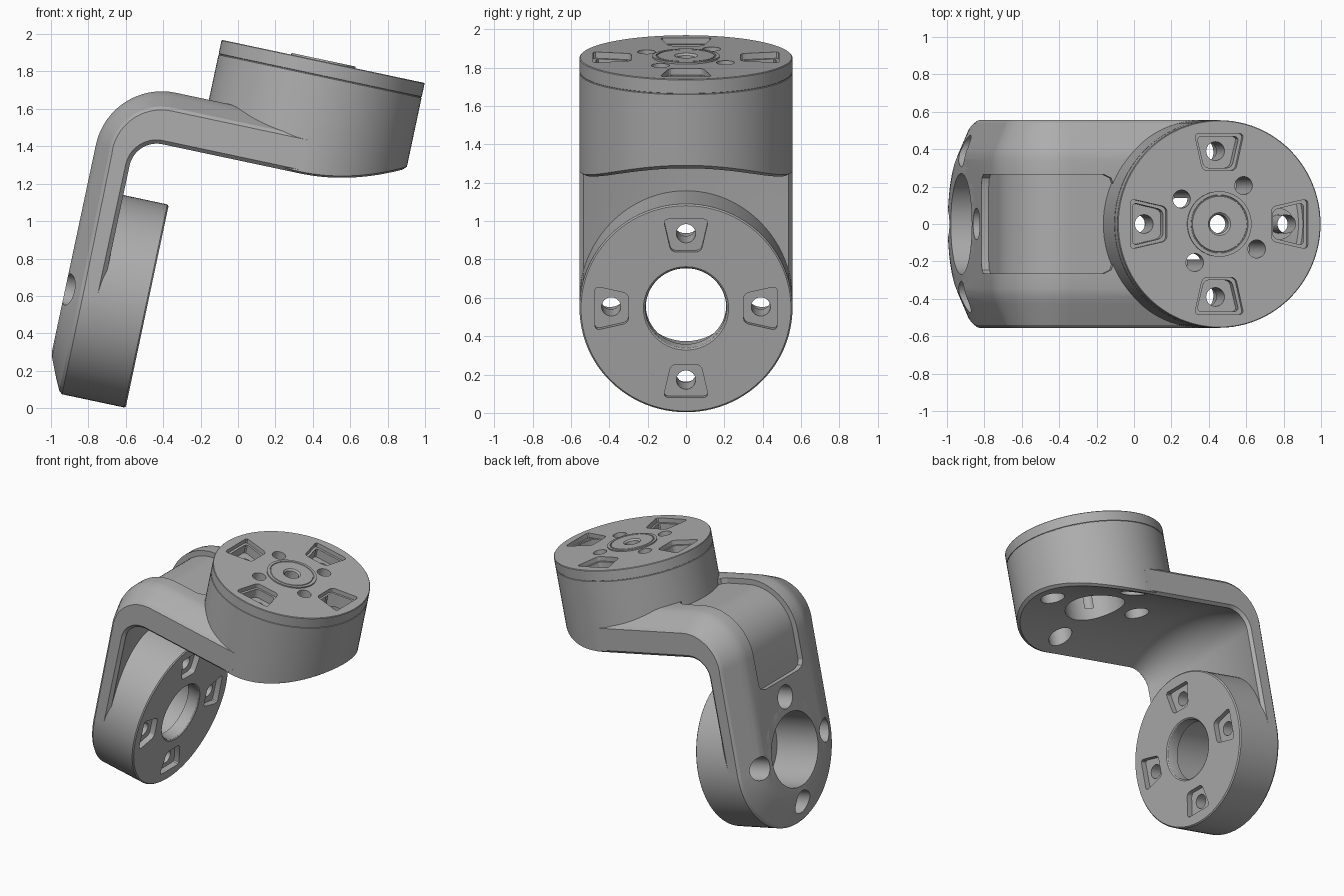
import bpy, bmesh
from math import sin, cos, pi, radians
from mathutils import Matrix, Vector

cube = bpy.data.objects.get("Cube")
if cube:
    bpy.data.objects.remove(cube, do_unlink=True)

R = 0.555            # radius of both flanges, half width of the arm
RIM = R - 0.02       # inner edge of the small rim bevel
UX, LZ = 0.06, 0.432  # upper flange axis (x) and lower flange axis (z)
VAULT = 0.144        # depth of the hollow underside
CHAMFER = [(R, 0.1), (0.54, 0.082), (0.425, 0.026), (0.385, 0.008), (0.345, 0)]
TILT = Matrix.Rotation(radians(12), 4, 'Y')

grey = bpy.data.materials.new("machined_grey")
grey.use_nodes = True
grey.diffuse_color = (0.42, 0.42, 0.42, 1)
grey.node_tree.nodes["Principled BSDF"].inputs["Base Color"].default_value = (0.42, 0.42, 0.42, 1)


# Local flange coordinates (across, side, along the axis) to model coordinates
def upper(a, b, h):
    return Vector((UX + a, b, h))


def lower(a, b, h):
    return Vector((h, b, LZ + a))


def make(name, bm):
    bmesh.ops.recalc_face_normals(bm, faces=bm.faces)
    mesh = bpy.data.meshes.new(name)
    bm.to_mesh(mesh)
    bm.free()
    mesh.materials.append(grey)
    obj = bpy.data.objects.new(name, mesh)
    bpy.context.collection.objects.link(obj)
    return obj


def skin(name, stations, strips=False):
    """Solid through matching cross-sections, capped at both ends."""
    bm = bmesh.new()
    rows = [[bm.verts.new(p) for p in s] for s in stations]
    n = len(rows[0])
    for r0, r1 in zip(rows, rows[1:]):
        for i in range(n):
            j = (i + 1) % n
            bm.faces.new((r0[i], r0[j], r1[j], r1[i]))
    # caps in strips across, so that a curved end stays clean
    for row in (rows[0], rows[-1]):
        if not strips:
            bm.faces.new(row)
            continue
        for i in range(n // 2):
            quad = [row[i], row[i + 1], row[-i - 1], row[-i % n]]
            bm.faces.new(list(dict.fromkeys(quad)))
    return make(name, bm)


def lathe(name, place, profile, centre=(0, 0), n=96):
    """Round solid; a profile height may be a function of the side position."""
    rows = []
    for r, h in profile:
        row = []
        for i in range(n):
            a, b = r * sin(2 * pi * i / n), r * cos(2 * pi * i / n)
            row.append(place(centre[0] + a, centre[1] + b, h(b) if callable(h) else h))
        rows.append(row)
    return skin(name, rows, True)


def pocket(place, angle, h0, h1, r0, r1, w0, w1):
    """Tapered pocket cutter with rounded corners."""
    bm = bmesh.new()
    ends = []
    for h in (h0, h1):
        ends.append([bm.verts.new(place(r * cos(angle) - s * sin(angle),
                                        r * sin(angle) + s * cos(angle), h))
                     for r, s in ((r0, -w0), (r1, -w1), (r1, w1), (r0, w0))])
    for i in range(4):
        j = (i + 1) % 4
        bm.faces.new((ends[0][i], ends[0][j], ends[1][j], ends[1][i]))
    bm.faces.new(ends[0])
    bm.faces.new(ends[1])
    long_edges = [bm.edges.get((ends[0][i], ends[1][i])) for i in range(4)]
    bmesh.ops.bevel(bm, geom=long_edges, offset=0.025, segments=3, profile=0.5, affect='EDGES')
    return make("pocket_cutter", bm)


def cut(obj, cutters):
    bpy.context.view_layer.objects.active = obj
    for c in cutters:
        mod = obj.modifiers.new("cut", 'BOOLEAN')
        mod.operation = 'DIFFERENCE'
        mod.solver = 'EXACT'
        mod.object = c
        bpy.ops.object.modifier_apply(modifier=mod.name)


# Bent arm: chamfered outside, vaulted inside, swept round the elbow
def flat(p, y):
    return Vector((p.x, y, p.y))


def arch(y, depth):
    return depth * (1 - (y / R) ** 2)


bend = [radians(180 - 90 * i / 16) for i in range(17)]
path = [(Vector((-1.036, 0.427)), Vector((-0.83, 0.427)), 0.1)]
for i, t in enumerate(bend):
    d = Vector((cos(t), sin(t)))
    path.append((Vector((-0.676, 1.22)) + 0.36 * d, Vector((-0.69, 1.146)) + 0.14 * d,
                 0.1 + (VAULT - 0.1) * i / 16))
path.append((Vector((UX + 0.005, 1.58)), Vector((UX + 0.005, 1.286)), VAULT))

sections = []
for out, inn, depth in path:
    n = (inn - out).normalized()
    ys = [RIM * cos(pi * k / 48) for k in range(49)]
    vault = [flat(inn - arch(y, depth) * n, y) for y in ys]
    side = [(inn - 0.03 * n, R)] + [(out + c * n, y) for y, c in CHAMFER]
    sections.append(vault + [flat(p, -y) for p, y in side] + [flat(p, y) for p, y in reversed(side)])
arm = skin("bent_arm", sections)

# Shallow recess wrapped over the outside of the elbow
steps = [(Vector((-1.036, z)), Vector((1, 0)), w) for z, w in ((0.95, 0.2), (0.965, 0.245), (1.0, 0.265))]
steps += [(p[0], Vector((-cos(t), -sin(t))), 0.265) for p, t in zip(path[1:-1], bend)]
steps += [(Vector((x, 1.58)), Vector((0, -1)), w) for x, w in ((-0.5, 0.265), (-0.46, 0.245), (-0.445, 0.2))]
recess = skin("recess_cutter", [[flat(p - 0.1 * n, w), flat(p + 0.04 * n, w),
                                 flat(p + 0.04 * n, -w), flat(p - 0.1 * n, -w)] for p, n, w in steps])

# Upper housing: the vault of the arm runs on through its underside
housing = lathe("upper_housing", upper, [
    (RIM, lambda b: 1.286 + arch(b, VAULT)), (R, lambda b: 1.306 + arch(b, VAULT)),
    (R, 1.826), (R - 0.004, 1.828), (R - 0.004, 1.831), (R, 1.833),
    (R, 1.904), (R - 0.004, 1.908)])

# Raised hub plate on the housing
hub = lathe("hub_plate", upper, [
    (0.175, 1.89), (0.175, 1.917), (0.156, 1.917), (0.154, 1.912),
    (0.15, 1.912), (0.148, 1.917)])

# Lower flange: chamfer toward the outside, flat mounting face inside
flange = lathe("lower_flange", lower,
               [(r, c - 1.036) for r, c in reversed(CHAMFER)] + [(R, -0.596), (R - 0.008, -0.588)])

# Cutters for bores, screw holes and pockets
centre_hole = lathe("centre_cutter", upper, [(0.05, 1.7), (0.05, 1.906), (0.062, 1.918), (0.062, 2.0)], n=48)
upper_bore = lathe("upper_bore_cutter", upper, [(0.21, 1.1), (0.21, 1.83)])
lower_bore = lathe("lower_bore_cutter", lower, [
    (0.27, -1.3), (0.27, -0.68), (0.21, -0.68), (0.21, -0.605),
    (0.214, -0.594), (0.222, -0.588), (0.222, -0.4)])
upper_holes, lower_holes, upper_pockets, lower_pockets, pin_holes = [], [], [], [], []
for k in range(4):
    t = k * pi / 2
    c = (0.39 * cos(t), 0.39 * sin(t))
    upper_holes.append(lathe("screw_cutter", upper, [
        (0.085, 1.1), (0.085, 1.6), (0.05, 1.6), (0.05, 2.0)], c, 32))
    lower_holes.append(lathe("screw_cutter", lower, [
        (0.085, -1.3), (0.085, -0.8), (0.05, -0.8), (0.05, -0.4)], c, 32))
    upper_pockets += [pocket(upper, t, 1.875, 2.0, 0.285, 0.485, 0.09, 0.135),
                      pocket(upper, t, 1.81, 2.0, 0.3, 0.468, 0.075, 0.115)]
    lower_pockets.append(pocket(lower, t, -0.63, -0.4, 0.3, 0.475, 0.078, 0.118))
    t += radians(57)
    pin_holes.append(lathe("pin_cutter", upper, [(0.048, 1.5), (0.048, 2.0)],
                           (0.245 * cos(t), 0.245 * sin(t)), 32))

cut(arm, [recess, lower_bore, upper_bore] + lower_holes + upper_holes + pin_holes)
cut(housing, [upper_bore, centre_hole] + upper_holes + upper_pockets + pin_holes)
cut(flange, [lower_bore] + lower_holes + lower_pockets)
cut(hub, [centre_hole])

for c in [recess, centre_hole, upper_bore, lower_bore] + upper_holes + lower_holes \
        + upper_pockets + lower_pockets + pin_holes:
    bpy.data.objects.remove(c, do_unlink=True)

# Lean the whole link and shade it
for obj in (arm, housing, hub, flange):
    obj.data.transform(TILT)
    bpy.ops.object.select_all(action='DESELECT')
    obj.select_set(True)
    bpy.context.view_layer.objects.active = obj
    bpy.ops.object.shade_smooth_by_angle(angle=radians(20))
